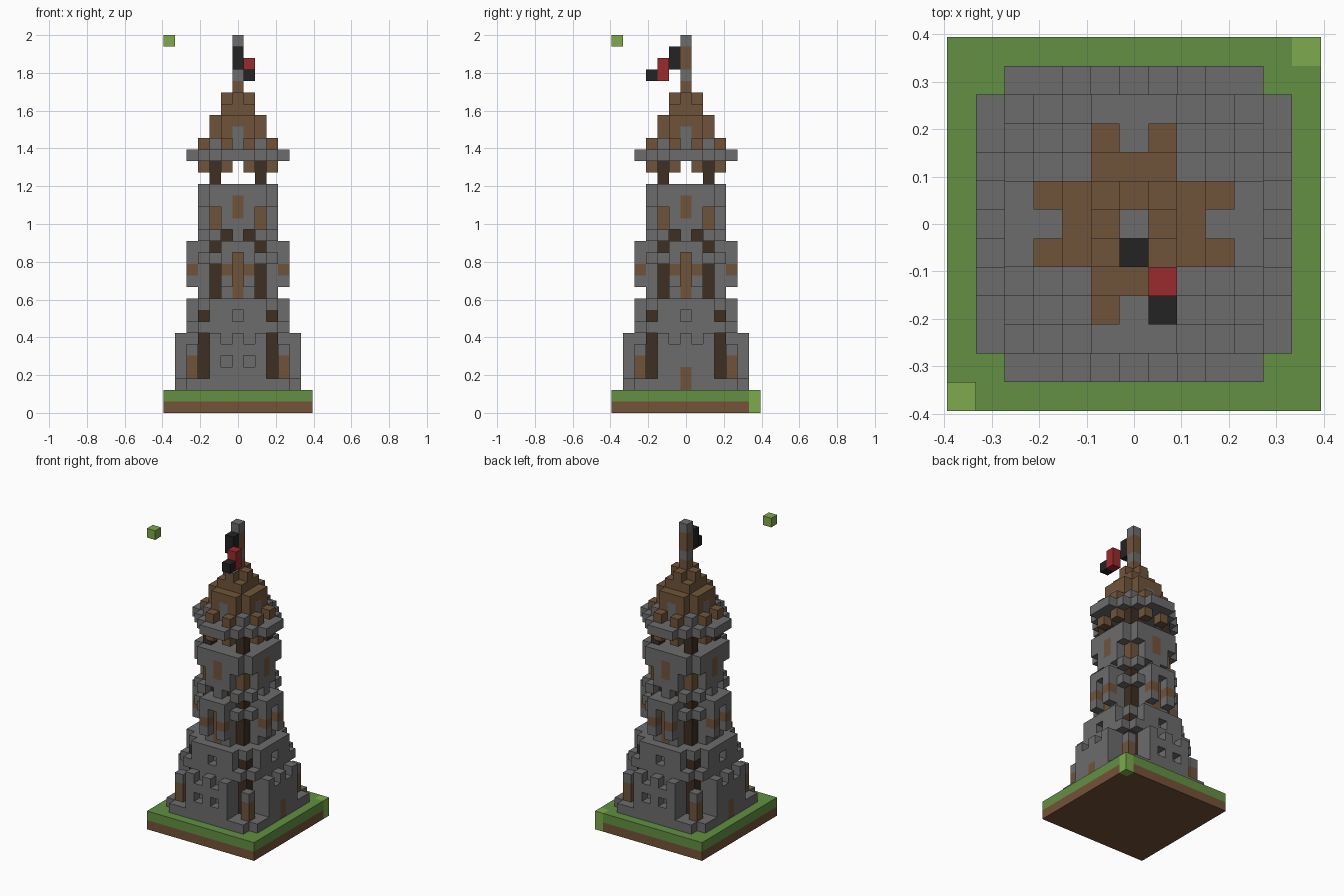
import bpy
import bmesh
from mathutils import Vector

if "Cube" in bpy.data.objects:
    bpy.data.objects.remove(bpy.data.objects["Cube"], do_unlink=True)

U = 2 / 33  # block size
cells = {}  # (x, y, z) -> (part, colour)

PALETTE = {
    "stone_grey": "6c6c6c",
    "wood_brown": "70543a",
    "dark_log": "3d2e23",
    "earth": "745238",
    "grass": "629042",
    "light_grass": "7daa4c",
    "flag_red": "9a2b2d",
    "flag_black": "232323",
}


def linear(code):
    parts = [int(code[i:i + 2], 16) / 255 for i in (0, 2, 4)]
    return tuple(((c + 0.055) / 1.055) ** 2.4 if c > 0.04 else c / 12.92 for c in parts) + (1,)


def make_material(name, code):
    mat = bpy.data.materials.new(name)
    mat.use_nodes = True
    mat.diffuse_color = linear(code)
    node = next(n for n in mat.node_tree.nodes if n.type == "BSDF_PRINCIPLED")
    node.inputs["Base Color"].default_value = linear(code)
    return mat


def span(v):
    return range(v[0], v[1] + 1) if isinstance(v, tuple) else (v,)


def put(part, colour, x, y, z):
    """Fill a block range; a colour of None carves it away."""
    for i in span(x):
        for j in span(y):
            for k in span(z):
                if colour:
                    cells[i, j, k] = (part, colour)
                else:
                    cells.pop((i, j, k), None)


def pair(part, colour, x, y, z):
    """Same blocks on the front and back, mirrored left and right."""
    for i in span(x):
        for j in span(y):
            for sx in (-1, 1):
                for sy in (-1, 1):
                    put(part, colour, sx * i, sy * j, z)


def ring(part, colour, x, y, z):
    """Same blocks on all four sides, mirrored within each side."""
    pair(part, colour, x, y, z)
    pair(part, colour, y, x, z)


G, W, D = "stone_grey", "wood_brown", "dark_log"

# ground slab
put("ground", "earth", (-6, 6), (-6, 6), 0)
put("ground", "grass", (-6, 6), (-6, 6), 1)
put("corner_tuft", "light_grass", 6, 6, (0, 1))
put("floating_block", "light_grass", -6, -6, 32)

# lower keep: plinth, outer walls with battlements, corner buttresses
p = "lower_keep"
ring(p, G, (0, 4), (0, 5), 2)
put(p, G, (-3, 3), (-3, 3), (3, 9))
ring(p, G, (0, 2), (4, 5), (3, 6))
ring(p, None, 1, 5, 6)
pair(p, None, 1, 5, 4)
pair("side_doors", W, 5, 0, (2, 3))
ring("corner_buttresses", W, 4, 4, (3, 4))
ring("corner_buttresses", G, 4, 4, 5)
ring("lower_pillars", D, 3, 3, (3, 8))

# second storey
p = "second_storey"
ring(p, G, (0, 2), 4, (7, 9))
ring(p, None, 0, 4, 8)
ring(p, G, 3, 4, 7)
ring(p, G, 3, 3, 9)

# third storey: core, bay on each side, doors and timber band
p = "third_storey"
put(p, G, (-2, 2), (-2, 2), (10, 14))
ring(p, G, (0, 1), 3, (10, 14))
ring(p, G, 1, 4, (11, 14))
ring(p, G, 0, 4, 14)
ring("bay_timbers", W, 1, 4, 12)
ring("bay_doors", W, 0, 3, (10, 13))
ring("upper_pillars", D, 2, 2, (10, 14))
ring(p, G, 2, 3, 13)

# fourth storey
p = "fourth_storey"
put(p, G, (-2, 2), (-2, 2), (15, 19))
ring(p, G, (0, 1), 3, (15, 19))
for level in (15, 18, 19):
    ring(p, G, 2, 3, level)
ring(p, None, 1, 3, 15)
ring(p, D, 1, 2, 15)
ring("corner_timbers", W, 2, 2, (16, 17))
ring("shutters", W, 0, 3, (17, 18))

# open belfry with posts and brackets
ring("belfry_posts", D, 2, 2, (20, 21))
ring("belfry_brackets", W, 1, 3, 21)

# eaves and stepped roof with dormers
p = "eaves"
ring(p, G, (0, 1), (0, 4), 22)
ring(p, G, (0, 2), (0, 3), 22)
ring(p, G, 2, 2, 23)
p = "roof"
ring(p, W, (0, 1), (0, 2), (23, 25))
ring(p, W, 1, 3, 23)
ring("dormer_windows", G, 0, 2, (23, 24))
put(p, W, (-1, 1), (-1, 1), 26)
ring(p, W, 0, (0, 1), 27)

# flagpole and flag
p = "flagpole"
put(p, W, 0, 0, (28, 31))
put(p, G, 0, 0, 29)
put(p, G, 0, 0, 32)
put("flag", "flag_black", 0, -1, (30, 31))
put("flag", "flag_red", 1, -2, (29, 30))
put("flag", "flag_black", 1, -3, 29)

# build one mesh per part from the exposed block faces
materials = {name: make_material(name, code) for name, code in PALETTE.items()}


def build(part):
    bm = bmesh.new()
    colours = sorted({c for q, c in cells.values() if q == part})
    verts = {}

    def vert(p):
        key = tuple(round(2 * c) for c in p)
        if key not in verts:
            verts[key] = bm.verts.new(p * U)
        return verts[key]

    for pos, (owner, colour) in cells.items():
        if owner != part:
            continue
        centre = Vector(pos) + Vector((0, 0, 0.5))
        for axis in range(3):
            for sign in (-1, 1):
                n = Vector((0, 0, 0))
                n[axis] = sign
                if tuple(int(a + b) for a, b in zip(pos, n)) in cells:
                    continue
                a = Vector((0, 0, 0))
                a[(axis + 1) % 3] = 0.5
                b = n.cross(a)
                mid = centre + n * 0.5
                face = bm.faces.new([vert(mid + s * a + t * b)
                                     for s, t in ((-1, -1), (1, -1), (1, 1), (-1, 1))])
                face.material_index = colours.index(colour)
    mesh = bpy.data.meshes.new(part)
    bm.to_mesh(mesh)
    bm.free()
    for colour in colours:
        mesh.materials.append(materials[colour])
    bpy.context.scene.collection.objects.link(bpy.data.objects.new(part, mesh))


for part in sorted({q for q, _ in cells.values()}):
    build(part)
